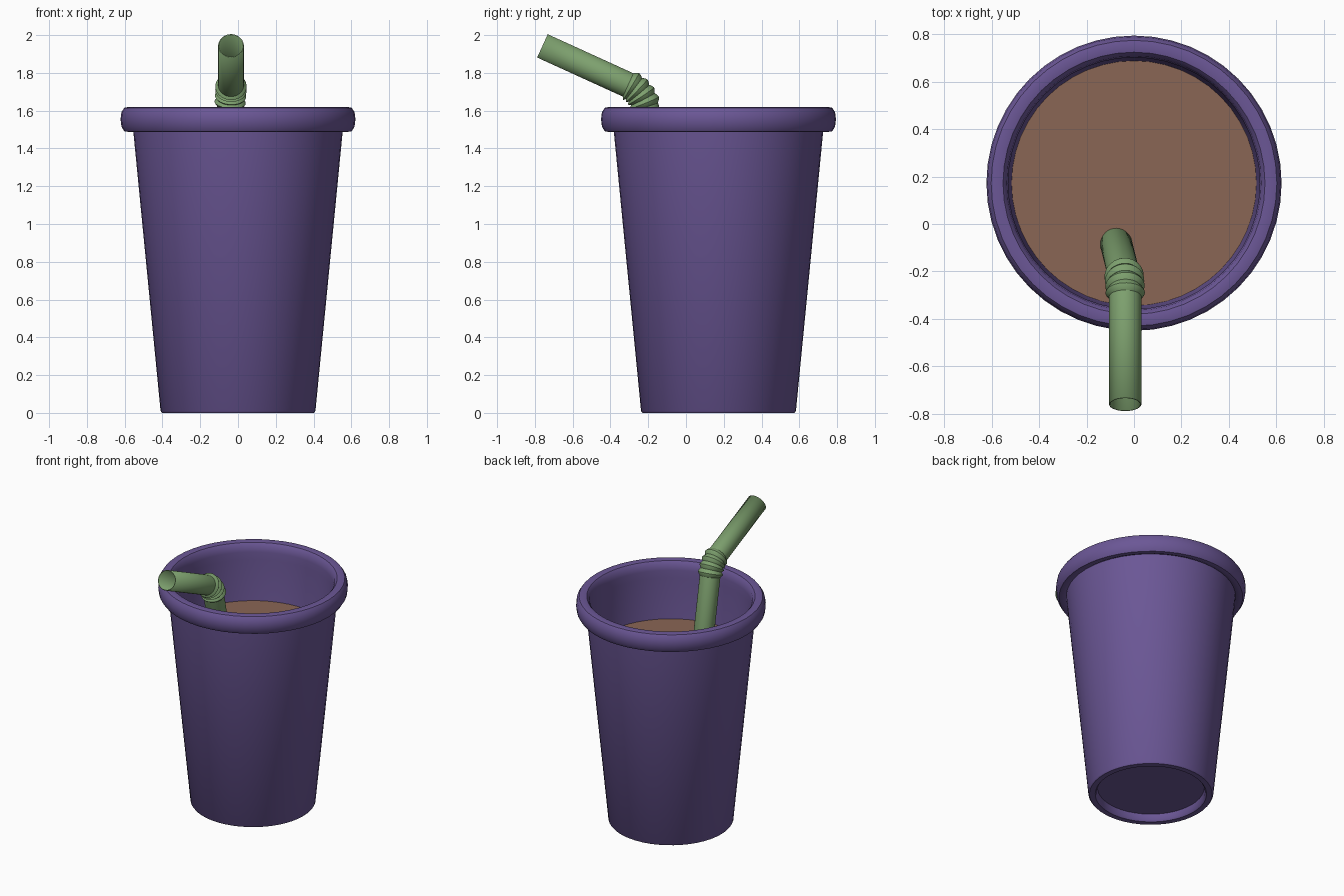
import bpy, bmesh, math
from mathutils import Vector

if "Cube" in bpy.data.objects:
    bpy.data.objects.remove(bpy.data.objects["Cube"])

CUP_Y = 0.172


def material(name, rgb):
    m = bpy.data.materials.new(name)
    m.diffuse_color = (*rgb, 1)
    m.use_nodes = True
    m.node_tree.nodes["Principled BSDF"].inputs["Base Color"].default_value = m.diffuse_color
    return m


def finish(name, bm, mat, angle):
    bmesh.ops.recalc_face_normals(bm, faces=bm.faces)
    me = bpy.data.meshes.new(name)
    bm.to_mesh(me)
    bm.free()
    ob = bpy.data.objects.new(name, me)
    bpy.context.collection.objects.link(ob)
    me.materials.append(mat)
    bpy.ops.object.select_all(action='DESELECT')
    ob.select_set(True)
    bpy.context.view_layer.objects.active = ob
    bpy.ops.object.shade_smooth_by_angle(angle=math.radians(angle))
    return ob


def skin(bm, rings):
    for a, b in zip(rings, rings[1:]):
        n = len(a)
        for i in range(n):
            j = (i + 1) % n
            bm.faces.new((a[i], a[j], b[j], b[i]))


def lathe(name, profile, mat, n=48):
    # revolve an (r, z) profile about the cup axis, capping both ends
    bm = bmesh.new()
    rings = [[bm.verts.new((r * math.cos(2 * math.pi * i / n),
                            CUP_Y + r * math.sin(2 * math.pi * i / n), z))
              for i in range(n)] for r, z in profile]
    skin(bm, rings)
    bm.faces.new(rings[0])
    if len(rings) > 1:
        bm.faces.new(rings[-1])
    return finish(name, bm, mat, 40)


purple = material("cup_purple", (0.147, 0.095, 0.305))
brown = material("drink_brown", (0.254, 0.133, 0.089))
green = material("straw_green", (0.205, 0.352, 0.156))

# Cup: recessed base, tapered wall, rolled rim, inner wall and floor
lathe("cup", [(0.35, 0.05), (0.355, 0.012), (0.365, 0.0), (0.402, 0.0), (0.41, 0.01),
              (0.555, 1.497), (0.578, 1.487), (0.602, 1.491), (0.617, 1.515),
              (0.622, 1.555), (0.617, 1.593), (0.602, 1.615), (0.578, 1.62),
              (0.552, 1.615), (0.536, 1.595), (0.53, 1.555), (0.53, 1.50),
              (0.516, 1.21), (0.395, 0.065)], purple)

# Drink surface
lathe("drink", [(0.517, 1.21), (0.515, 1.20)], brown)

# Straw: straight lower tube, corrugated bend, straight upper tube
corner = Vector((-0.037, -0.238, 1.705))
foot = Vector((-0.155, 0.24, 0.12))
mouth = Vector((-0.037, -0.76, 1.943))
down = (foot - corner).normalized()
up = (mouth - corner).normalized()
R = 0.068
A, B = corner + down * 0.085, corner + up * 0.075
stations = [(foot, -down, R), (A, -down, R)]
folds = 4
steps = folds * 4
for k in range(1, steps):
    t = k / steps
    p = A * (1 - t) ** 2 + corner * 2 * t * (1 - t) + B * t * t
    d = ((corner - A) * (1 - t) + (B - corner) * t).normalized()
    stations.append((p, d, R + (0.002, 0.01, 0.015, 0.01)[k % 4]))
stations += [(B, up, R), (mouth, up, R)]

bm = bmesh.new()
side = down.cross(up).normalized()
rings = []
for p, d, r in stations:
    u = (side - d * side.dot(d)).normalized()
    v = d.cross(u)
    rings.append([bm.verts.new(p + (u * math.cos(a) + v * math.sin(a)) * r)
                  for a in (2 * math.pi * i / 32 for i in range(32))])
skin(bm, rings)
straw = finish("straw", bm, green, 35)
wall = straw.modifiers.new("wall", 'SOLIDIFY')
wall.thickness = 0.005
wall.offset = -1
